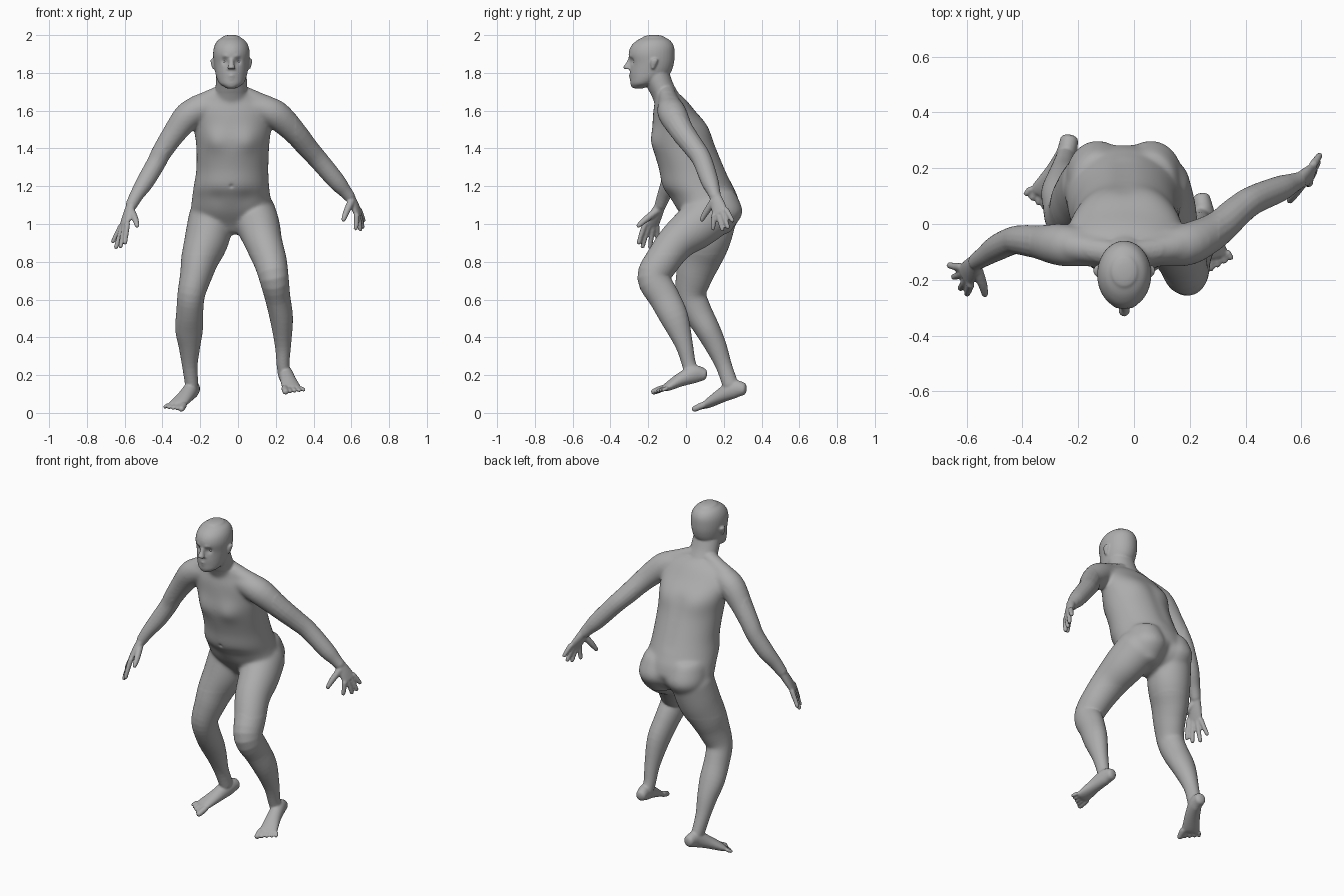
import bpy
import bmesh
import math
from mathutils import Vector

if "Cube" in bpy.data.objects:
    bpy.data.objects.remove(bpy.data.objects["Cube"], do_unlink=True)

X, Y, Z = Vector((1, 0, 0)), Vector((0, 1, 0)), Vector((0, 0, 1))
MID = -.035          # x of the body's own centre line
parts = []

skin = bpy.data.materials.new("plain_grey")
skin.use_nodes = True
grey = (.42, .42, .42, 1)
skin.diffuse_color = grey
skin.node_tree.nodes["Principled BSDF"].inputs["Base Color"].default_value = grey


def smooth_path(rings, steps=4):
    """Catmull-Rom interpolation of (x, y, z, half width, half depth) rings."""
    last = len(rings) - 1
    result = []
    for i in range(last):
        p0, p1, p2, p3 = (rings[min(max(k, 0), last)] for k in (i - 1, i, i + 1, i + 2))
        for s in range(steps):
            t = s / steps
            result.append([b + t * (c - a + t * (2*a - 5*b + 4*c - d + t * (3*b - a - 3*c + d))) / 2
                           for a, b, c, d in zip(p0, p1, p2, p3)])
    result.append(list(rings[last]))
    return result


def loft(name, rings, side=X, normal=None, cap=.8, sides=36):
    """Skin elliptical rings along a path and round off both ends."""
    path = smooth_path(rings)
    centres = [Vector(r[:3]) for r in path]
    slices = []
    for i, ring in enumerate(path):
        tangent = normal or (centres[min(i + 1, len(path) - 1)] - centres[max(i - 1, 0)]).normalized()
        slices.append((centres[i], tangent, ring[3], ring[4]))

    def end(item, sign):
        c, t, a, b = item
        angles = [math.radians(deg) for deg in (30, 60, 80)]
        return [(c + t * sign * cap * min(a, b) * math.sin(g), t, a * math.cos(g), b * math.cos(g))
                for g in angles]

    slices = end(slices[0], -1)[::-1] + slices + end(slices[-1], 1)
    bm = bmesh.new()
    loops = []
    for c, t, a, b in slices:
        u = (side - t * side.dot(t)).normalized()
        w = t.cross(u)
        angles = [math.tau * k / sides for k in range(sides)]
        loops.append([bm.verts.new(c + u * a * math.cos(g) + w * b * math.sin(g)) for g in angles])
    for low, high in zip(loops, loops[1:]):
        for k in range(sides):
            n = (k + 1) % sides
            bm.faces.new((low[k], low[n], high[n], high[k]))
    bm.faces.new(loops[0][::-1])
    bm.faces.new(loops[-1])
    bmesh.ops.recalc_face_normals(bm, faces=bm.faces)
    mesh = bpy.data.meshes.new(name)
    bm.to_mesh(mesh)
    bm.free()
    obj = bpy.data.objects.new(name, mesh)
    bpy.context.collection.objects.link(obj)
    parts.append(obj)


def tube(name, points, radii, side=Y):
    """Round tube through points."""
    loft(name, [(*p, r, r) for p, r in zip(points, radii)], side, sides=16)


def hand(name, wrist, knuckles, across, tips, thumb):
    """Flat palm, four fingers from index to little, and a thumb."""
    wrist, knuckles, across = Vector(wrist), Vector(knuckles), Vector(across).normalized()
    middle = wrist.lerp(knuckles, .55)
    loft(name + "_palm", [(*wrist, .029, .025), (*middle, .039, .022), (*knuckles, .044, .016)], across)
    for i, tip in enumerate(tips):
        tip = Vector(tip)
        base = knuckles + across * (.024 * i - .036)
        bend = base.lerp(tip, .5) + (base - wrist).normalized() * .004
        tube(name + "_finger", [base, bend, tip], [.015, .0135, .0115])
    tube(name + "_thumb", thumb, [.02, .017, .012])


def foot(name, rings, forward, across):
    """Wedge-shaped foot with five toes, the big toe first."""
    forward, across = Vector(forward).normalized(), Vector(across).normalized()
    loft(name, rings, across, cap=.5)
    ball = Vector(rings[-1][:3])
    for i, size in enumerate((.0175, .0125, .012, .0115, .011)):
        spread = .023 * i - .04
        base = ball + across * spread
        tip = ball + across * spread * 1.15 + forward * (.052 - .007 * i)
        tube(name + "_toe", [base, base.lerp(tip, .5), tip], [size, size, size * .9], across)


# Torso, shoulder slopes, buttocks and neck
loft("torso", [
    (-.025, .11, .965, .07, .07), (-.03, .13, 1.0, .17, .115), (-.03, .125, 1.06, .217, .16),
    (-.035, .095, 1.14, .208, .18), (-.035, .062, 1.2, .2, .187), (-.03, .033, 1.29, .191, .176),
    (-.028, -.012, 1.42, .194, .166), (-.03, -.033, 1.52, .208, .144), (MID, -.063, 1.6, .21, .11),
    (MID, -.083, 1.66, .165, .08), (MID, -.11, 1.7, .09, .06)], normal=Z, cap=.3)
for s in (-1, 1):
    tube("shoulder_slope", [(MID + s * .035, -.105, 1.7), (MID + s * .1, -.095, 1.665),
                            (MID + s * .19, -.08, 1.625)], [.045, .05, .055])
    hip = MID + s * .095
    loft("buttock", [(hip, .165, .98, .08, .085), (hip, .177, 1.06, .112, .123),
                     (hip, .145, 1.15, .1, .125)], normal=Z, cap=.5)
loft("neck", [(MID, -.09, 1.64, .095, .07), (MID, -.125, 1.71, .085, .066),
              (MID, -.155, 1.78, .081, .07), (MID, -.17, 1.83, .075, .07)])

# Head and face
loft("head", [
    (MID, -.25, 1.726, .036, .038), (MID, -.23, 1.742, .062, .064), (MID, -.207, 1.77, .077, .089),
    (MID, -.19, 1.8, .085, .108), (MID, -.18, 1.85, .093, .116), (MID, -.182, 1.9, .097, .122),
    (MID, -.178, 1.94, .091, .114), (MID, -.172, 1.97, .074, .09),
    (MID, -.17, 1.987, .05, .06)], normal=Z, cap=.28)
loft("nose", [(MID, -.294, 1.88, .011, .01), (MID, -.304, 1.852, .013, .014),
              (MID, -.312, 1.829, .02, .021), (MID, -.303, 1.817, .022, .013)], normal=Z, cap=.4)
tube("brow", [(MID - .066, -.25, 1.885), (MID - .03, -.287, 1.891), (MID, -.292, 1.887),
              (MID + .03, -.287, 1.891), (MID + .066, -.25, 1.885)], [.011, .013, .011, .013, .011], Z)
for height, reach in ((1.785, .295), (1.77, .292)):
    tube("lip", [(MID - .03, -.279, 1.777), (MID, -reach, height), (MID + .03, -.279, 1.777)],
         [.004, .008, .004], Z)
for s in (-1, 1):
    ear = MID + s * .094
    loft("ear", [(ear, -.176, 1.825, .008, .009), (ear + s * .003, -.171, 1.848, .011, .017),
                 (ear + s * .006, -.166, 1.868, .011, .019)], normal=Z, cap=.6)

# Arms, from the collarbone to the wrist
tube("left_arm", [(0, -.09, 1.63), (.11, -.085, 1.615), (.2, -.07, 1.58), (.295, -.02, 1.49),
                  (.37, .045, 1.402), (.425, .085, 1.34), (.52, .125, 1.228), (.565, .145, 1.175),
                  (.59, .155, 1.145)], [.058, .068, .077, .064, .056, .052, .047, .036, .031])
tube("right_arm", [(-.07, -.09, 1.63), (-.18, -.085, 1.615), (-.262, -.075, 1.575), (-.34, -.065, 1.475),
                   (-.4, -.058, 1.385), (-.435, -.06, 1.32), (-.49, -.085, 1.225), (-.535, -.115, 1.155),
                   (-.565, -.135, 1.1)], [.058, .068, .076, .062, .054, .05, .047, .037, .031])

# Hands
hand("left_hand", (.59, .155, 1.15), (.635, .18, 1.06), (.2, .9, .4),
     [(.623, .143, .975), (.648, .193, .97), (.66, .222, .982), (.665, .246, 1.017)],
     [(.6, .145, 1.12), (.573, .106, 1.062), (.558, .083, 1.022)])
hand("right_hand", (-.565, -.135, 1.1), (-.603, -.185, .995), (-.45, .8, -.2),
     [(-.598, -.25, .9), (-.622, -.23, .88), (-.646, -.19, .876), (-.662, -.148, .907)],
     [(-.565, -.155, 1.07), (-.543, -.215, 1.023), (-.534, -.253, .99)])

# Legs, from the buttock to the ankle
loft("left_leg", [
    (.08, .14, 1.06, .12, .13), (.11, .05, .985, .113, .122), (.135, -.05, .905, .1, .102),
    (.17, -.125, .805, .088, .092), (.19, -.17, .715, .078, .088), (.21, -.115, .61, .067, .081),
    (.23, -.06, .5, .061, .074), (.238, -.01, .36, .043, .047), (.238, .015, .26, .034, .037),
    (.245, .033, .21, .035, .041)])
loft("right_leg", [
    (-.14, .14, 1.04, .12, .13), (-.165, .11, .92, .118, .126), (-.2, .075, .82, .101, .113),
    (-.222, .045, .73, .085, .098), (-.247, .027, .63, .073, .081), (-.255, .06, .54, .071, .075),
    (-.259, .115, .44, .073, .066), (-.257, .16, .35, .057, .056), (-.255, .2, .25, .041, .043),
    (-.245, .235, .15, .035, .042)])

# Feet
foot("left_foot", [
    (.242, .096, .203, .03, .032), (.25, .045, .205, .037, .047), (.265, -.03, .175, .042, .036),
    (.28, -.09, .142, .05, .024), (.285, -.115, .13, .052, .017)], (.05, -.2, -.08), (1, .25, 0))
foot("right_foot", [
    (-.232, .305, .127, .032, .034), (-.243, .25, .125, .037, .049), (-.275, .185, .09, .043, .037),
    (-.313, .125, .053, .05, .025), (-.324, .105, .041, .052, .018)], (-.08, -.19, -.09), (-.92, .39, 0))

# Fuse every part into one continuous skin
for obj in bpy.context.selected_objects:
    obj.select_set(False)
for obj in parts:
    obj.select_set(True)
body = parts[0]
bpy.context.view_layer.objects.active = body
bpy.ops.object.join()
body.name = body.data.name = "body"
fuse = body.modifiers.new("fuse", 'REMESH')
fuse.mode = 'VOXEL'
fuse.voxel_size = .006
bpy.ops.object.modifier_apply(modifier="fuse")

# Relax the skin, most of all where the limbs meet the trunk
trunk = body.vertex_groups.new(name="trunk")
trunk.add([v.index for v in body.data.vertices
           if .84 < v.co.z < 1.7 and abs(v.co.x - MID) < .34 and v.co.y > -.2], 1, 'REPLACE')
for name, rounds, group in (("blend", 45, "trunk"), ("relax", 3, "")):
    relax = body.modifiers.new(name, 'SMOOTH')
    relax.factor = .5
    relax.iterations = rounds
    relax.vertex_group = group
    bpy.ops.object.modifier_apply(modifier=name)


def push(centre, radius, offset):
    """Soft brush stroke that moves the skin around a point."""
    centre, offset = Vector(centre), Vector(offset)
    for v in body.data.vertices:
        d = (v.co - centre).length / radius
        if d < 2.5:
            v.co += offset * math.exp(-d * d)


# Muscles and folds
for s in (-1, 1):
    push((MID + s * .09, -.165, 1.45), .065, (0, -.014, -.008))      # chest
    push((MID + s * .037, -.288, 1.862), .017, (0, .011, 0))         # eye socket
    push((MID + s * .11, .1, 1.5), .08, (0, .01, 0))                 # shoulder blade
    push((MID + s * .09, -.1, 1.12), .05, (0, .008, 0))              # fold under the belly
push((MID, -.125, 1.2), .011, (0, .007, 0))                          # navel
for i in range(6):
    push((MID, .285 - .015 * i, 1.06 - .025 * i), .028, (0, -.007, 0))    # buttock cleft
    push((MID, .12 + .018 * i, 1.5 - .05 * i), .04, (0, -.004, 0))        # spine
body.data.materials.clear()
body.data.materials.append(skin)
bpy.ops.object.shade_smooth()

# Eyes
for label, s in (("right_eye", -1), ("left_eye", 1)):
    bpy.ops.mesh.primitive_uv_sphere_add(segments=16, ring_count=10, radius=.012,
                                         location=(MID + s * .037, -.267, 1.862))
    eye = bpy.context.object
    eye.name = label
    eye.data.materials.append(skin)
    bpy.ops.object.shade_smooth()
